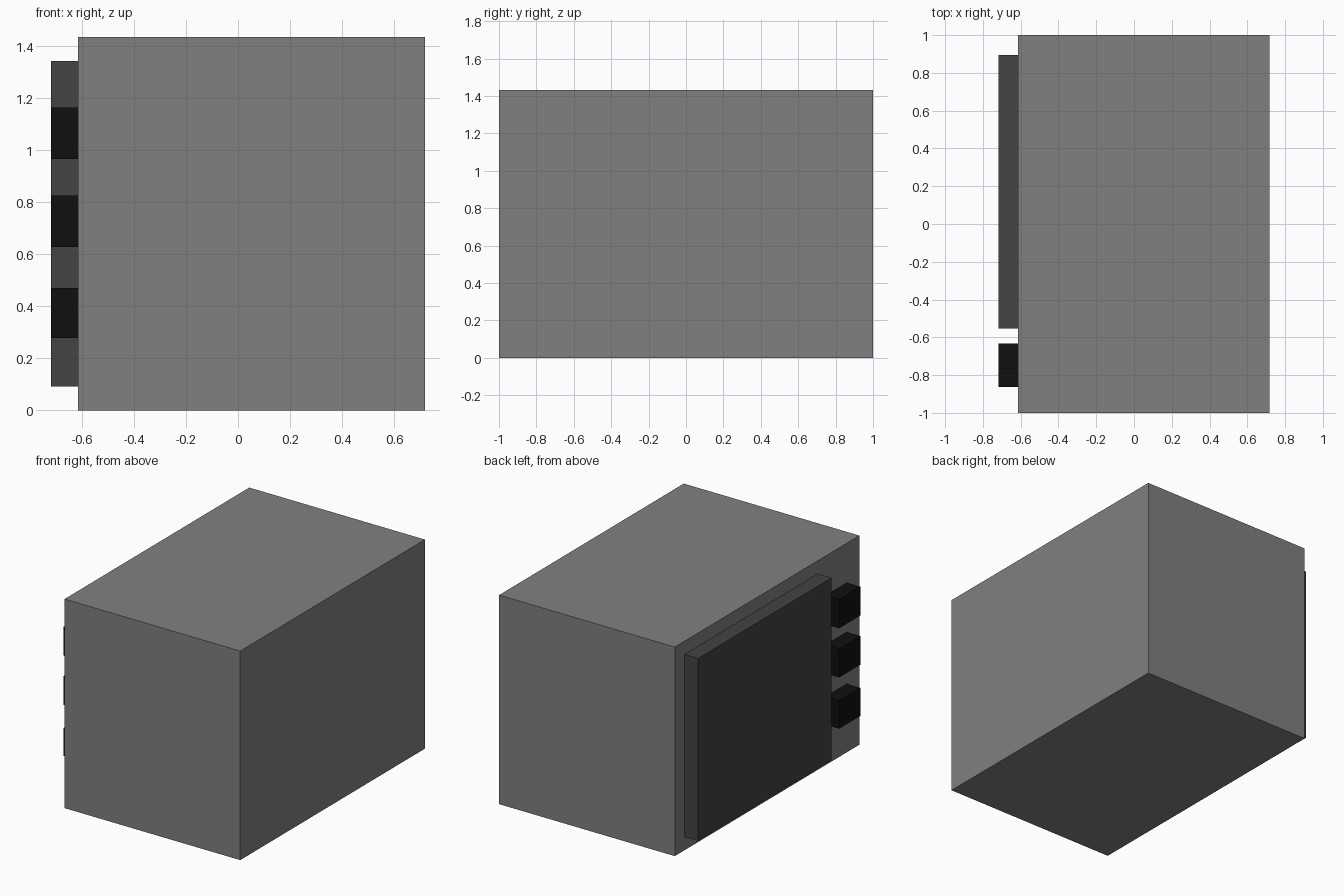
import bpy

if "Cube" in bpy.data.objects:
    bpy.data.objects.remove(bpy.data.objects["Cube"])


def material(name, rgb):
    m = bpy.data.materials.new(name)
    m.diffuse_color = (*rgb, 1.0)
    m.use_nodes = True
    m.node_tree.nodes["Principled BSDF"].inputs["Base Color"].default_value = m.diffuse_color
    return m


def box(name, x, y, z, mat):
    """Box given by its (min, max) extents on each axis."""
    bpy.ops.mesh.primitive_cube_add(size=1, location=[(a + b) / 2 for a, b in (x, y, z)])
    ob = bpy.context.object
    ob.name = name
    ob.scale = [b - a for a, b in (x, y, z)]
    bpy.ops.object.transform_apply(location=False, rotation=False, scale=True)
    ob.data.materials.append(mat)
    return ob


grey = material("mid grey", (0.216, 0.216, 0.216))
dark = material("dark grey", (0.056, 0.056, 0.056))
black = material("near black", (0.005, 0.005, 0.005))

BACK, FACE, FRONT = 0.717, -0.615, -0.718

# Oven casing
box("casing", (FACE, BACK), (-1, 1), (0, 1.433), grey)

# Door panel on the -x face
box("door", (FRONT, FACE), (-0.552, 0.894), (0.092, 1.342), dark)

# Column of control buttons beside the door
for i, (z0, z1) in enumerate([(0.277, 0.47), (0.628, 0.825), (0.965, 1.163)]):
    box(f"button_{i + 1}", (FRONT, FACE), (-0.862, -0.632), (z0, z1), black)
